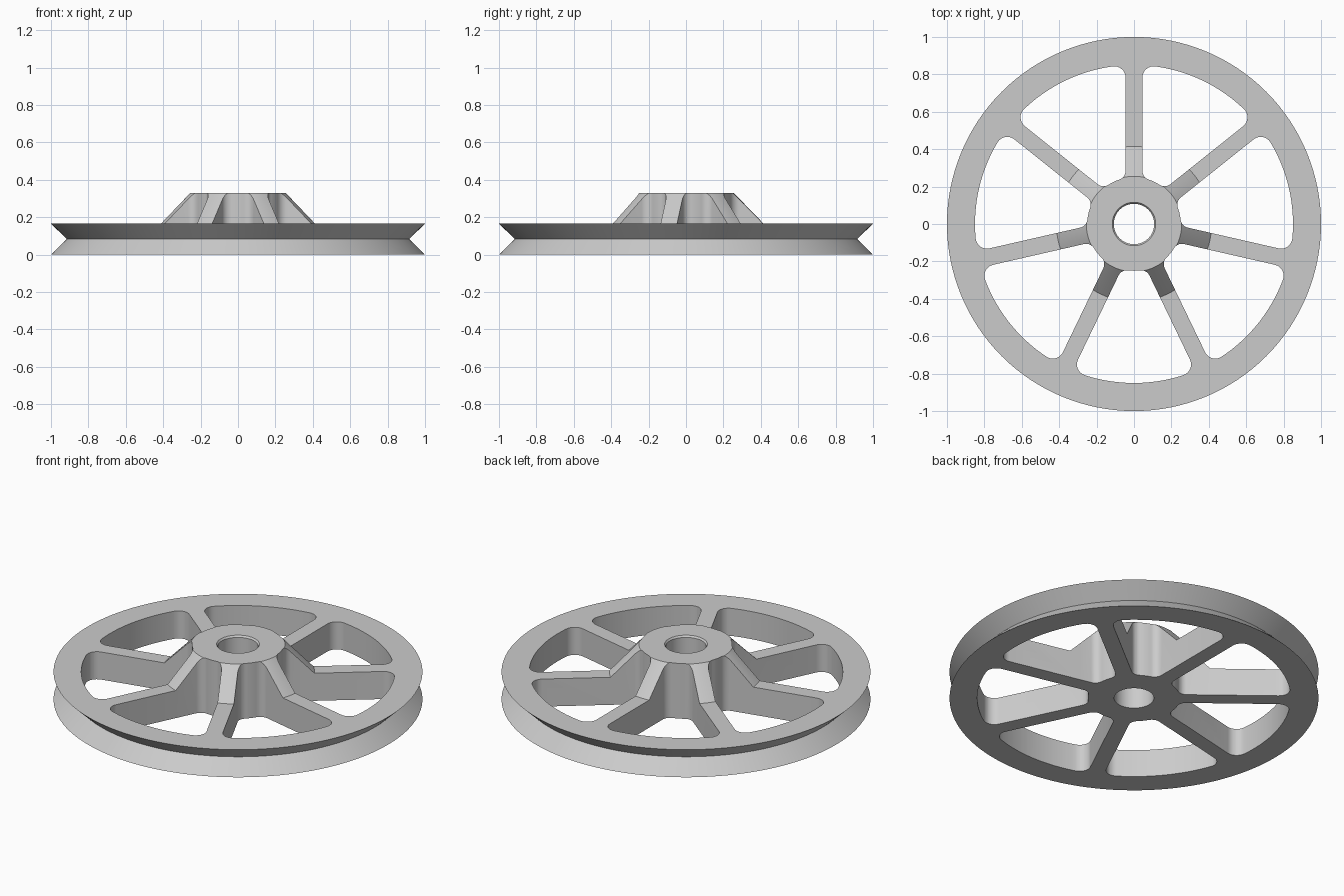
import bpy, bmesh
from math import pi, sin, cos, asin, radians
from mathutils import Vector

SPOKES = 7
HALF_WIDTH = 0.045
RIM_INNER, HUB_OUTER = 0.85, 0.25
STEPS = 128

if "Cube" in bpy.data.objects:
    bpy.data.objects.remove(bpy.data.objects["Cube"])

grey = bpy.data.materials.new("light_grey")
grey.use_nodes = True
grey.diffuse_color = (0.6, 0.6, 0.6, 1)
grey.node_tree.nodes["Principled BSDF"].inputs["Base Color"].default_value = (0.6, 0.6, 0.6, 1)


def make_object(name, bm):
    bmesh.ops.recalc_face_normals(bm, faces=bm.faces)
    mesh = bpy.data.meshes.new(name)
    bm.to_mesh(mesh)
    bm.free()
    obj = bpy.data.objects.new(name, mesh)
    mesh.materials.append(grey)
    bpy.context.collection.objects.link(obj)
    return obj


def polar(r, a):
    return Vector((r * cos(a), r * sin(a), 0))


def arc(centre, r, start, end, n=8):
    return [centre + polar(r, start + (end - start) * i / n) for i in range(n + 1)]


def pocket_outline():
    """Rounded sector between two spokes, symmetric about +x."""
    edge = pi / SPOKES
    outer_f, inner_f = 0.06, 0.05
    # fillet centres beside the spoke edge
    r_out, r_in = RIM_INNER - outer_f, HUB_OUTER + inner_f
    a_out = edge - asin((HALF_WIDTH + outer_f) / r_out)
    a_in = edge - asin((HALF_WIDTH + inner_f) / r_in)
    half = arc(Vector(), RIM_INNER, 0, a_out, 12)[:-1]
    half += arc(polar(r_out, a_out), outer_f, a_out, edge + pi / 2)
    half += arc(polar(r_in, a_in), inner_f, edge + pi / 2, a_in + pi)
    half += arc(Vector(), HUB_OUTER, a_in, 0, 4)[1:]
    mirrored = [Vector((p.x, -p.y, 0)) for p in reversed(half[1:-1])]
    return half + mirrored


# Wheel body: grooved rim, flat web, conical hub and chamfered bore
profile = [(0.108, 0), (1, 0), (0.915, 0.083), (1, 0.165), (0.415, 0.165),
           (0.255, 0.33), (0.116, 0.33), (0.108, 0.32)]
bm = bmesh.new()
rings = [[bm.verts.new(polar(r, 2 * pi * i / STEPS) + Vector((0, 0, z)))
          for i in range(STEPS)] for r, z in profile]
for k, ring in enumerate(rings):
    nxt = rings[(k + 1) % len(rings)]
    for i in range(STEPS):
        j = (i + 1) % STEPS
        bm.faces.new((ring[i], ring[j], nxt[j], nxt[i]))
wheel = make_object("spoked_pulley_wheel", bm)

# Pocket cutters that leave the spokes standing
bm = bmesh.new()
for k in range(SPOKES):
    turn = pi / 2 + (k + 0.5) * 2 * pi / SPOKES
    ca, sa = cos(turn), sin(turn)
    base = bm.faces.new([bm.verts.new((p.x * ca - p.y * sa, p.x * sa + p.y * ca, -0.1))
                         for p in pocket_outline()])
    top = bmesh.ops.extrude_face_region(bm, geom=[base])["geom"]
    bmesh.ops.translate(bm, vec=(0, 0, 0.6),
                        verts=[v for v in top if isinstance(v, bmesh.types.BMVert)])
cutter = make_object("pocket_cutter", bm)
cutter.hide_render = True

cut = wheel.modifiers.new("pockets", "BOOLEAN")
cut.operation = "DIFFERENCE"
cut.solver = "EXACT"
cut.object = cutter

bpy.ops.object.select_all(action="DESELECT")
wheel.select_set(True)
bpy.context.view_layer.objects.active = wheel
bpy.ops.object.modifier_apply(modifier=cut.name)
bpy.data.objects.remove(cutter)
bpy.ops.object.shade_smooth_by_angle(angle=radians(25))
